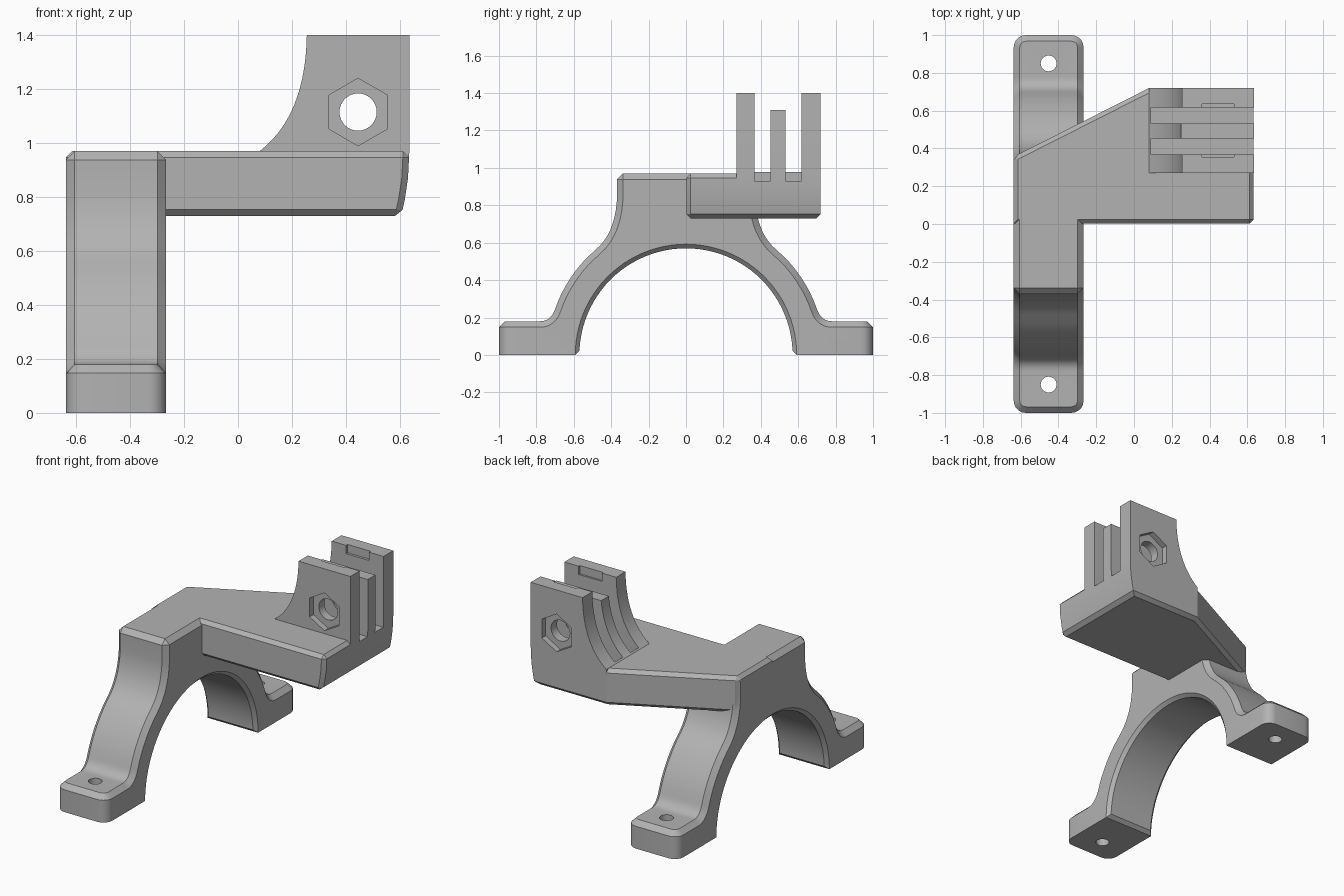
import bpy, bmesh, math
from mathutils import Matrix

cube = bpy.data.objects.get("Cube")
if cube:
    bpy.data.objects.remove(cube, do_unlink=True)

grey = bpy.data.materials.new("plain_grey")
grey.use_nodes = True
grey.diffuse_color = (0.45, 0.45, 0.45, 1)
grey.node_tree.nodes["Principled BSDF"].inputs["Base Color"].default_value = (0.45, 0.45, 0.45, 1)


def loft(rings):
    """Closed solid through rings of equal point count."""
    bm = bmesh.new()
    loops = [[bm.verts.new(p) for p in ring] for ring in rings]
    n = len(loops[0])
    for a, b in zip(loops, loops[1:]):
        for i in range(n):
            j = (i + 1) % n
            bm.faces.new((a[i], a[j], b[j], b[i]))
    bm.faces.new(loops[0])
    bm.faces.new(loops[-1])
    bmesh.ops.recalc_face_normals(bm, faces=bm.faces)
    return bm


def chamfer(bm, rule, offset, segments=1):
    edges = [e for e in bm.edges if rule(e)]
    bmesh.ops.bevel(bm, geom=edges, offset=offset, offset_type='OFFSET',
                    segments=segments, profile=0.5, affect='EDGES', clamp_overlap=False)


def make(name, bm):
    mesh = bpy.data.meshes.new(name)
    bm.to_mesh(mesh)
    bm.free()
    mesh.materials.append(grey)
    ob = bpy.data.objects.new(name, mesh)
    bpy.context.collection.objects.link(ob)
    return ob


def combine(target, tool, operation):
    """Apply a boolean and discard the tool."""
    mod = target.modifiers.new("combine", 'BOOLEAN')
    mod.operation, mod.object, mod.solver = operation, tool, 'EXACT'
    bpy.context.view_layer.objects.active = target
    bpy.ops.object.modifier_apply(modifier=mod.name)
    bpy.data.objects.remove(tool, do_unlink=True)


def box(x0, x1, y0, y1, z0, z1):
    return make("cutter", loft([[(x0, y0, z), (x1, y0, z), (x1, y1, z), (x0, y1, z)]
                                for z in (z0, z1)]))


def rod(sides, radius, centre, depth, axis):
    bm = bmesh.new()
    turn = Matrix.Rotation(math.pi / 2, 4, 'X') if axis == 'Y' else Matrix()
    bmesh.ops.create_cone(bm, cap_ends=True, segments=sides, radius1=radius, radius2=radius,
                          depth=depth, matrix=Matrix.Translation(centre) @ turn)
    return make("cutter", bm)


def curve(a, b, c, n=8):
    """Quadratic curve from a to c pulled toward b."""
    return [tuple((1 - t) ** 2 * p + 2 * t * (1 - t) * q + t * t * r for p, q, r in zip(a, b, c))
            for t in (i / n for i in range(n + 1))]


def arc(radius, start, end, n):
    return [(radius * math.cos(math.radians(start + (end - start) * i / n)),
             radius * math.sin(math.radians(start + (end - start) * i / n))) for i in range(n + 1)]


def sharp(e):
    return e.calc_face_angle(0) > math.radians(40)


def both(e, test):
    return all(test(v.co) for v in e.verts)


# Arched clamp strap with feet
half = [(0.37, 0.97)] + curve((0.37, 0.82), (0.383, 0.65), (0.48, 0.565))
half += arc(0.742, 48, 20, 10)[1:-1]
half += curve((0.70, 0.245), (0.723, 0.18), (0.78, 0.18)) + [(1, 0.18), (1, 0)]
outline = half + arc(0.57, 0, 180, 48) + [(-y, z) for y, z in reversed(half)]
bm = loft([[(x, y, z) for y, z in outline] for x in (-0.637, -0.267)])
chamfer(bm, lambda e: both(e, lambda c: abs(c.y) > 0.99)
        and abs(e.verts[0].co.z - e.verts[1].co.z) > 0.1, 0.065, 5)
chamfer(bm, lambda e: sharp(e) and both(e, lambda c: math.hypot(c.y, c.z) < 0.575), 0.022)
chamfer(bm, lambda e: sharp(e) and not both(e, lambda c: c.z < 0.01)
        and not both(e, lambda c: math.hypot(c.y, c.z) < 0.61), 0.032)
bracket = make("mount_bracket", bm)

# Offset arm with a slightly curved outer side
rings = [[(-0.637, 0.002, z), (x, 0.002, z), (x, 0.72, z), (0.08, 0.72, z), (-0.637, 0.357, z)]
         for z, x in ((0.73, 0.605), (0.79, 0.618), (0.87, 0.63), (0.97, 0.635))]
bm = loft(rings)
chamfer(bm, lambda e: sharp(e)
        and not both(e, lambda c: c.y > 0.71 and (c.z > 0.75 or c.x > 0.5))
        and not both(e, lambda c: c.x < -0.6 and c.y < 0.1), 0.023)
combine(bracket, make("arm", bm), 'UNION')

# Hinge block
side = curve((0.255, 1.4), (0.25, 1.1), (0.08, 0.97), 14)
side += [(0.08, 0.91), (0.632, 0.91), (0.635, 0.97), (0.635, 1.4)]
combine(bracket, make("hinge", loft([[(x, y, z) for x, z in side] for y in (0.27, 0.72)])), 'UNION')

# Slots leaving three prongs, the middle one shorter
for y0, y1 in ((0.367, 0.453), (0.533, 0.618)):
    combine(bracket, box(0.09, 0.8, y0, y1, 0.93, 1.5), 'DIFFERENCE')
combine(bracket, box(0.0, 0.8, 0.44, 0.55, 1.31, 1.5), 'DIFFERENCE')

# Shallow notches at the top inner faces of the outer prongs
for y0, y1 in ((0.355, 0.4), (0.6, 0.634)):
    combine(bracket, box(0.36, 0.53, y0, y1, 1.345, 1.5), 'DIFFERENCE')

# Pivot hole and hexagonal nut recesses
combine(bracket, rod(32, 0.069, (0.445, 0.5, 1.115), 1, 'Y'), 'DIFFERENCE')
for y in (0.27, 0.72):
    combine(bracket, rod(6, 0.125, (0.445, y, 1.115), 0.08, 'Y'), 'DIFFERENCE')

# Screw holes in the feet
for y in (-0.85, 0.85):
    combine(bracket, rod(24, 0.042, (-0.452, y, 0.1), 0.4, 'Z'), 'DIFFERENCE')

bpy.ops.object.select_all(action='DESELECT')
bracket.select_set(True)
bpy.context.view_layer.objects.active = bracket
bpy.ops.object.shade_smooth_by_angle(angle=math.radians(25))
